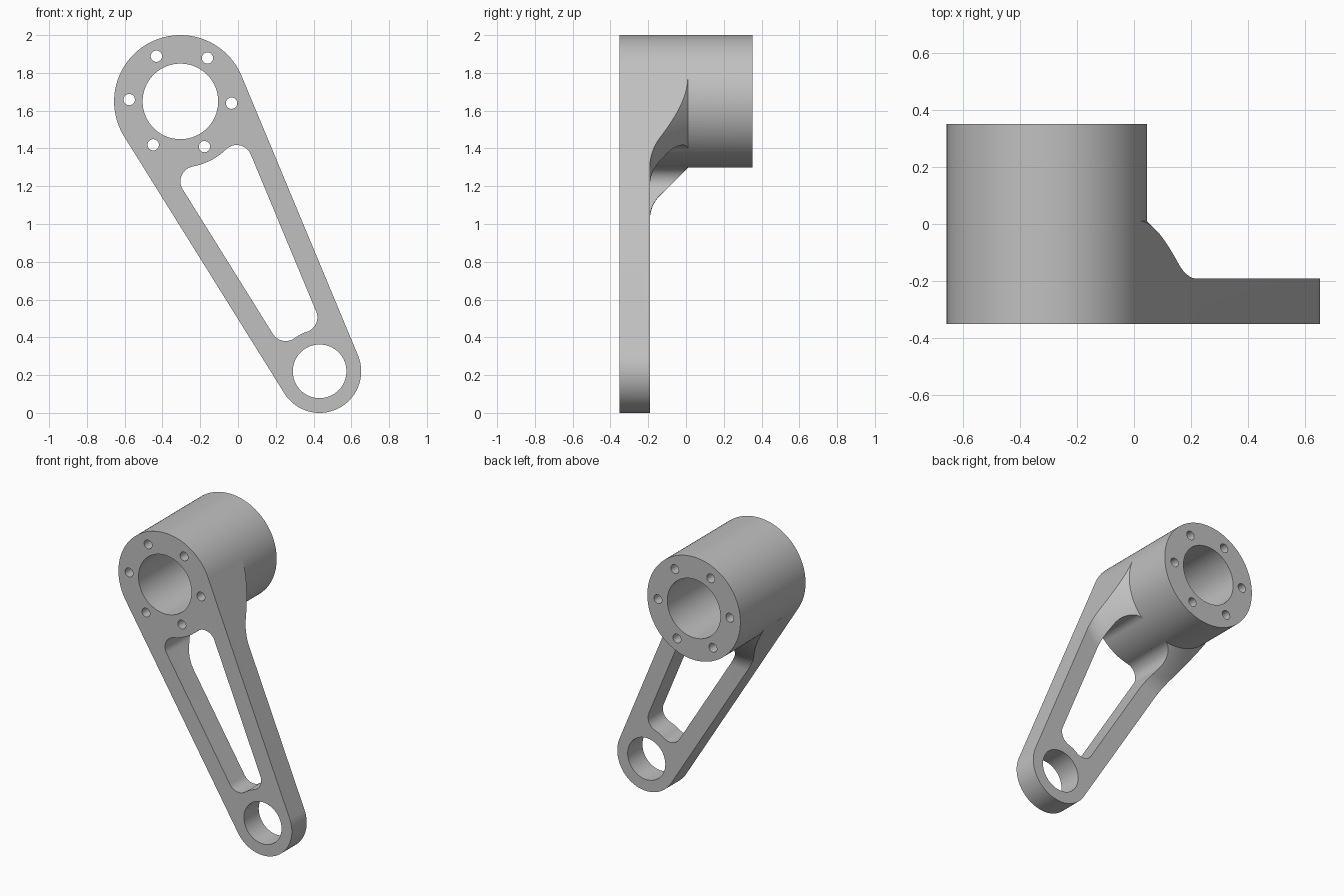
import bpy, bmesh, math
from mathutils import Vector, Matrix

if "Cube" in bpy.data.objects:
    bpy.data.objects.remove(bpy.data.objects["Cube"])

# Main dimensions; 2D points are (x, z), depth runs along y
HUB, EYE = Vector((-0.305, 1.649)), Vector((0.432, 0.22))
HUB_R, EYE_R = 0.351, 0.22
FRONT, BACK, PLATE_BACK = -0.351, 0.351, -0.191
RAIL, CORNER = 0.115, 0.08

steel = bpy.data.materials.new("grey_metal")
steel.use_nodes = True
grey = (0.53, 0.53, 0.53, 1)
steel.diffuse_color = grey
steel.node_tree.nodes["Principled BSDF"].inputs["Base Color"].default_value = grey


def to_object(name, bm):
    bmesh.ops.recalc_face_normals(bm, faces=bm.faces)
    mesh = bpy.data.meshes.new(name)
    bm.to_mesh(mesh)
    bm.free()
    mesh.materials.append(steel)
    obj = bpy.data.objects.new(name, mesh)
    bpy.context.collection.objects.link(obj)
    return obj


def prism(name, points, y0, y1):
    bm = bmesh.new()
    face = bm.faces.new([bm.verts.new((p.x, y0, p.y)) for p in points])
    new = bmesh.ops.extrude_face_region(bm, geom=[face])["geom"]
    moved = [v for v in new if isinstance(v, bmesh.types.BMVert)]
    bmesh.ops.translate(bm, verts=moved, vec=(0, y1 - y0, 0))
    return to_object(name, bm)


def polar(angle):
    return Vector((math.cos(angle), math.sin(angle)))


def disc(name, centre, radius, y0, y1, sides):
    ring = [centre + radius * polar(math.tau * i / sides) for i in range(sides)]
    return prism(name, ring, y0, y1)


def arc(centre, radius, start, end, steps=16):
    a = math.atan2(start.y, start.x)
    turn = math.remainder(math.atan2(end.y, end.x) - a, math.tau)
    return [centre + radius * polar(a + turn * i / steps) for i in range(steps + 1)]


def combine(target, other, operation):
    mod = target.modifiers.new(operation.lower(), "BOOLEAN")
    mod.object, mod.operation, mod.solver = other, operation, "EXACT"
    bpy.context.view_layer.objects.active = target
    bpy.ops.object.modifier_apply(modifier=mod.name)
    bpy.data.objects.remove(other)


# Outward normals of the two straight sides, tangent to hub and eye
axis = (EYE - HUB).normalized()
side = Vector((-axis.y, axis.x))
taper = (HUB_R - EYE_R) / (EYE - HUB).length
flat = math.sqrt(1 - taper ** 2)
n_right, n_left = axis * taper + side * flat, axis * taper - side * flat

# Arm blank
outline = [HUB + HUB_R * n_left, *arc(EYE, EYE_R, n_left, n_right, 64),
           HUB + HUB_R * n_right, HUB]
arm = prism("arm", outline, FRONT, 0.1)


# Window between the rails, with rounded corners
def corner_centre(centre, radius, normal, toward):
    across = radius - RAIL - CORNER
    along = axis - normal * axis.dot(normal)
    return centre + normal * across + along.normalized() * toward * math.sqrt(
        (radius + CORNER) ** 2 - across ** 2)


k1 = corner_centre(HUB, HUB_R, n_right, 1)
k2 = corner_centre(HUB, HUB_R, n_left, 1)
k3 = corner_centre(EYE, EYE_R, n_left, -1)
k4 = corner_centre(EYE, EYE_R, n_right, -1)
window = [*arc(k1, CORNER, n_right, HUB - k1),
          *arc(HUB, HUB_R - 0.005, k1 - HUB, k2 - HUB),
          *arc(k2, CORNER, HUB - k2, n_left),
          *arc(k3, CORNER, n_left, EYE - k3),
          *arc(EYE, EYE_R, k3 - EYE, k4 - EYE)[1:-1],
          *arc(k4, CORNER, EYE - k4, n_right)]
combine(arm, prism("window_cutter", window, -1, 1), "DIFFERENCE")

# Conical flare behind the plate, blending into it with a fillet
blend = 0.18
foot = HUB_R + 0.01 - PLATE_BACK + blend * math.tan(math.pi / 8)
curve = arc(Vector((foot, PLATE_BACK + blend)), blend, Vector((-1, -1)), Vector((0, -1)))
profile = [Vector((0.2, 0.161)), *curve, Vector((2.2, PLATE_BACK)),
           Vector((2.2, 0.3)), Vector((0.2, 0.3))]
bm = bmesh.new()
loop = [bm.verts.new((HUB.x + p.x, p.y, HUB.y)) for p in profile]
edges = [bm.edges.new((loop[i - 1], loop[i])) for i in range(len(loop))]
steps = 128
pivot = Vector((HUB.x, 0, HUB.y))
bmesh.ops.spin(bm, geom=loop + edges, cent=pivot, axis=(0, 1, 0),
               angle=math.tau, steps=steps, use_merge=False)
bmesh.ops.remove_doubles(bm, verts=bm.verts, dist=1e-5)
combine(arm, to_object("flare_cutter", bm), "DIFFERENCE")

# Hub barrel
combine(arm, disc("hub", HUB, HUB_R, FRONT, BACK, 128), "UNION")

# Bores and the ring of bolt holes
combine(arm, disc("hub_bore", HUB, 0.2, -1, 1, 96), "DIFFERENCE")
combine(arm, disc("eye_bore", EYE, 0.142, -1, 1, 80), "DIFFERENCE")
for i in range(6):
    spot = HUB + 0.271 * polar(math.radians(60 * i - 2))
    combine(arm, disc("bolt_hole", spot, 0.03, -1, 1, 32), "DIFFERENCE")

arm.name = "lever_arm"
bpy.ops.object.select_all(action="DESELECT")
arm.select_set(True)
bpy.context.view_layer.objects.active = arm
bpy.ops.object.shade_smooth_by_angle(angle=math.radians(25))
